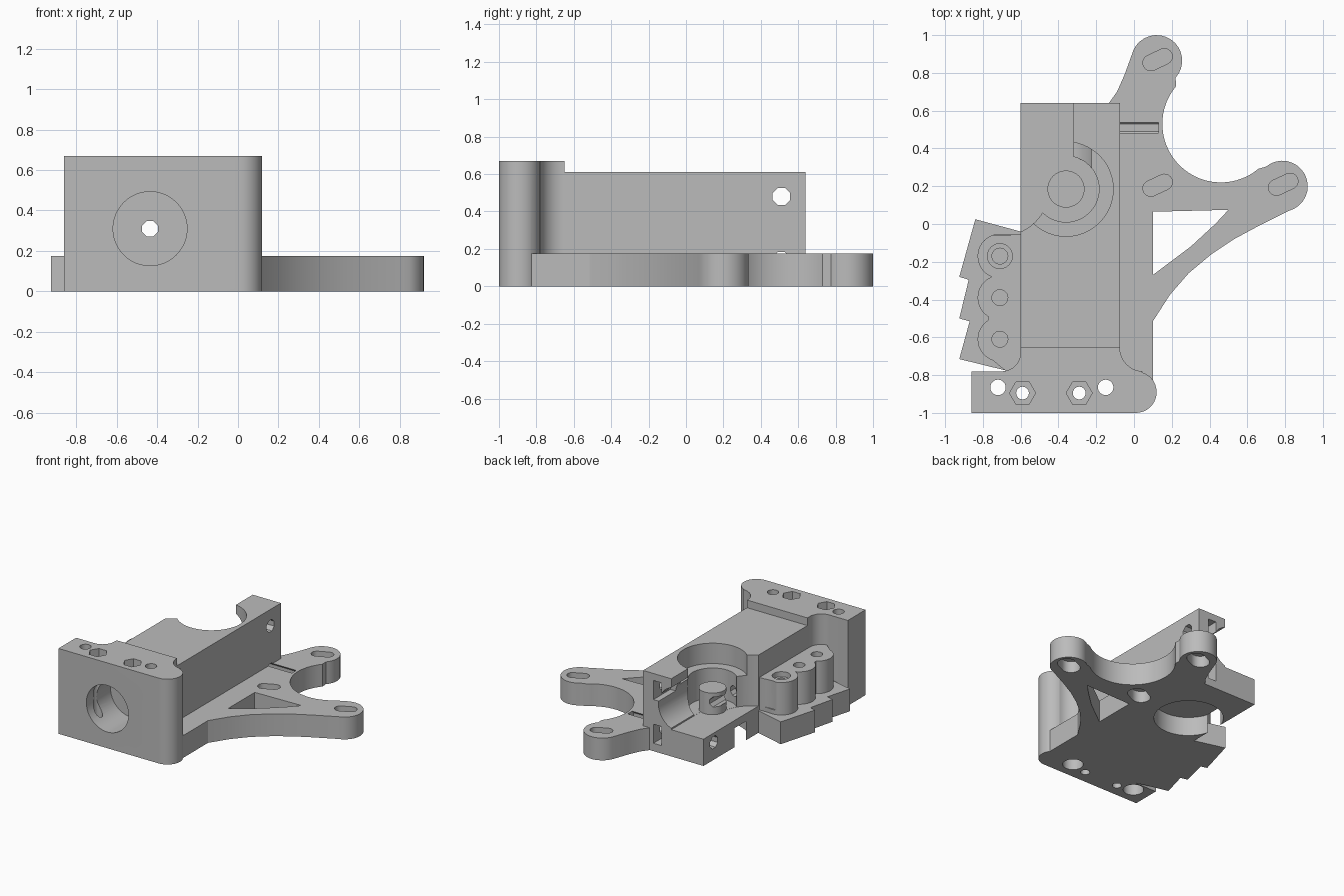
import bpy, bmesh, math

if "Cube" in bpy.data.objects:
    bpy.data.objects.remove(bpy.data.objects["Cube"], do_unlink=True)

grey = bpy.data.materials.new("plain grey")
grey.use_nodes = True
grey.diffuse_color = (0.5, 0.5, 0.5, 1)
grey.node_tree.nodes["Principled BSDF"].inputs["Base Color"].default_value = (0.5, 0.5, 0.5, 1)


def prism(name, pts, lo, hi, axis="z"):
    """Extrude a 2D outline from lo to hi along an axis."""
    place = {"z": lambda u, v, w: (u, v, w),
             "y": lambda u, v, w: (u, w, v),
             "x": lambda u, v, w: (w, u, v)}[axis]
    bm = bmesh.new()
    low = [bm.verts.new(place(u, v, lo)) for u, v in pts]
    top = [bm.verts.new(place(u, v, hi)) for u, v in pts]
    bm.faces.new(low)
    bm.faces.new(top)
    for i in range(len(pts)):
        j = (i + 1) % len(pts)
        bm.faces.new((low[i], low[j], top[j], top[i]))
    bmesh.ops.recalc_face_normals(bm, faces=bm.faces)
    mesh = bpy.data.meshes.new(name)
    bm.to_mesh(mesh)
    bm.free()
    mesh.materials.append(grey)
    obj = bpy.data.objects.new(name, mesh)
    bpy.context.collection.objects.link(obj)
    return obj


def arc(cx, cy, r, a0, a1, n=16):
    angles = [math.radians(a0 + (a1 - a0) * i / n) for i in range(n + 1)]
    return [(cx + r * math.cos(a), cy + r * math.sin(a)) for a in angles]


def circle(cx, cy, r, n=40, turn=0):
    return arc(cx, cy, r, turn, turn + 360, n)[:-1]


def rect(x0, x1, y0, y1):
    return [(x0, y0), (x1, y0), (x1, y1), (x0, y1)]


def slot(cx, cy, half, r, turn):
    dx, dy = half * math.cos(math.radians(turn)), half * math.sin(math.radians(turn))
    return arc(cx + dx, cy + dy, r, turn - 90, turn + 90, 10) + \
        arc(cx - dx, cy - dy, r, turn + 90, turn + 270, 10)


def combine(target, operation, *args):
    """Join a prism to the target or cut it away."""
    tool = prism("tool", *args)
    mod = target.modifiers.new("combine", "BOOLEAN")
    mod.operation, mod.solver, mod.object = operation, "EXACT", tool
    bpy.context.view_layer.objects.active = target
    bpy.ops.object.modifier_apply(modifier=mod.name)
    mesh = tool.data
    bpy.data.objects.remove(tool, do_unlink=True)
    bpy.data.meshes.remove(mesh)


def add(*args):
    combine(body, "UNION", *args)


def cut(*args):
    combine(body, "DIFFERENCE", *args)


BASE, TOP, PLATE, DECK = 0.175, 0.61, 0.67, 0.21
GX, GY = -0.36, 0.185      # drive shaft centre

# Tall central block
body = prism("extruder_body", rect(-0.6, -0.075, -0.9, 0.64), 0, TOP)

# Base plate with two curved motor arms
outline = [(-0.55, -0.9), (0.1, -0.9), (0.1, -0.515), (0.19, -0.375), (0.29, -0.26),
           (0.41, -0.16), (0.53, -0.08), (0.66, -0.01)]
outline += arc(0.785, 0.2, 0.135, -75, 130)
outline += arc(0.46, 0.53, 0.31, -50, -220, 28)
outline += arc(0.12, 0.865, 0.135, -42, 155)
outline += [(-0.05, 0.79), (-0.09, 0.7), (-0.14, 0.63), (-0.14, 0.5), (-0.55, 0.5)]
add(outline, 0, BASE)
cut([(0.1, 0.065), (0.5, 0.075), (0.43, 0), (0.3, -0.12), (0.1, -0.27)], -0.1, 0.3)

# Front plate with rounded end and fillets into the block
front = [(-0.86, -1)] + arc(0.01, -0.89, 0.11, -90, 75)
front += arc(0.05, -0.655, 0.125, 270, 180, 10) + [(-0.075, -0.65), (-0.6, -0.65)]
front += arc(-0.7, -0.68, 0.1, 0, -90, 10) + [(-0.86, -0.78)]
add(front, 0, PLATE)

# Stepped side flange
add([(-0.5, -0.07), (-0.6, -0.04), (-0.84, 0.025), (-0.925, -0.28), (-0.875, -0.295),
     (-0.925, -0.5), (-0.87, -0.515), (-0.925, -0.715), (-0.68, -0.775), (-0.5, -0.82)],
    0, BASE)

# Three side bosses with blind holes
PEGS = (-0.17, -0.39, -0.61)
add([(-0.8, -0.68), (-0.67, -0.785), (-0.5, -0.785), (-0.5, -0.055), (-0.7, -0.055),
     (-0.74, -0.3)], 0.1, 0.43)
for y in PEGS:
    add(circle(-0.71, y, 0.118), 0.1, 0.43)
for y in PEGS:
    cut(circle(-0.71, y, 0.042, 24), 0.15, 0.6)
cut(circle(-0.71, PEGS[0], 0.066, 24), 0.39, 0.6)

# Idler opening at the rear with rounded trough
cut(rect(-0.8, -0.32, GY, 0.8), DECK, 0.8)
cut(circle(-0.70, 0.19, 0.252), DECK, 0.8)
cut(circle(-0.38, 0.381, 0.171), GY, 0.8, "y")

# Drive chamber, bearing seats and centre post
cut(circle(GX, GY, 0.25, 48), 0.45, 0.8)
cut(circle(GX, GY, 0.175, 48), DECK + 0.001, 0.6)
cut(circle(GX, GY, 0.251, 48), -0.1, 0.15)
add(circle(GX, GY, 0.098), 0.18, 0.38)

# Front socket and filament path
cut(circle(-0.435, 0.31, 0.183, 48), -1.1, -0.7, "y")
cut(circle(-0.435, 0.31, 0.042, 8, 22.5), -1.2, 0.8, "y")

# Vertical screw holes and nut pockets in the front plate
for x in (-0.72, -0.15):
    cut(circle(x, -0.865, 0.041, 24), -0.1, 0.8)
    cut(circle(x, -0.865, 0.075, 24), -0.1, 0.1)
for x in (-0.59, -0.29):
    cut(circle(x, -0.895, 0.034, 16), -0.1, 0.8)
    cut(circle(x, -0.895, 0.069, 6), 0.58, 0.8)

# Rear cross holes and nut slots
for z, end in ((0.48, 0.3), (0.137, 0.13)):
    cut(circle(0.51, z, 0.05, 8, 22.5), -0.8, end, "x")
    cut(rect(-0.235, -0.165, z - 0.075, z + 0.075), 0.43, 0.8, "y")

# Motor screw slots: narrow above, wide below
for x, y in ((0.125, 0.87), (0.125, 0.205), (0.79, 0.21)):
    cut(slot(x, y, 0.04, 0.042, 25), 0.11, 0.3)
    cut(slot(x, y, 0.035, 0.068, 25), -0.1, 0.09)

bpy.ops.object.select_all(action="DESELECT")
body.select_set(True)
bpy.context.view_layer.objects.active = body
bpy.ops.object.shade_smooth_by_angle(angle=math.radians(30))
